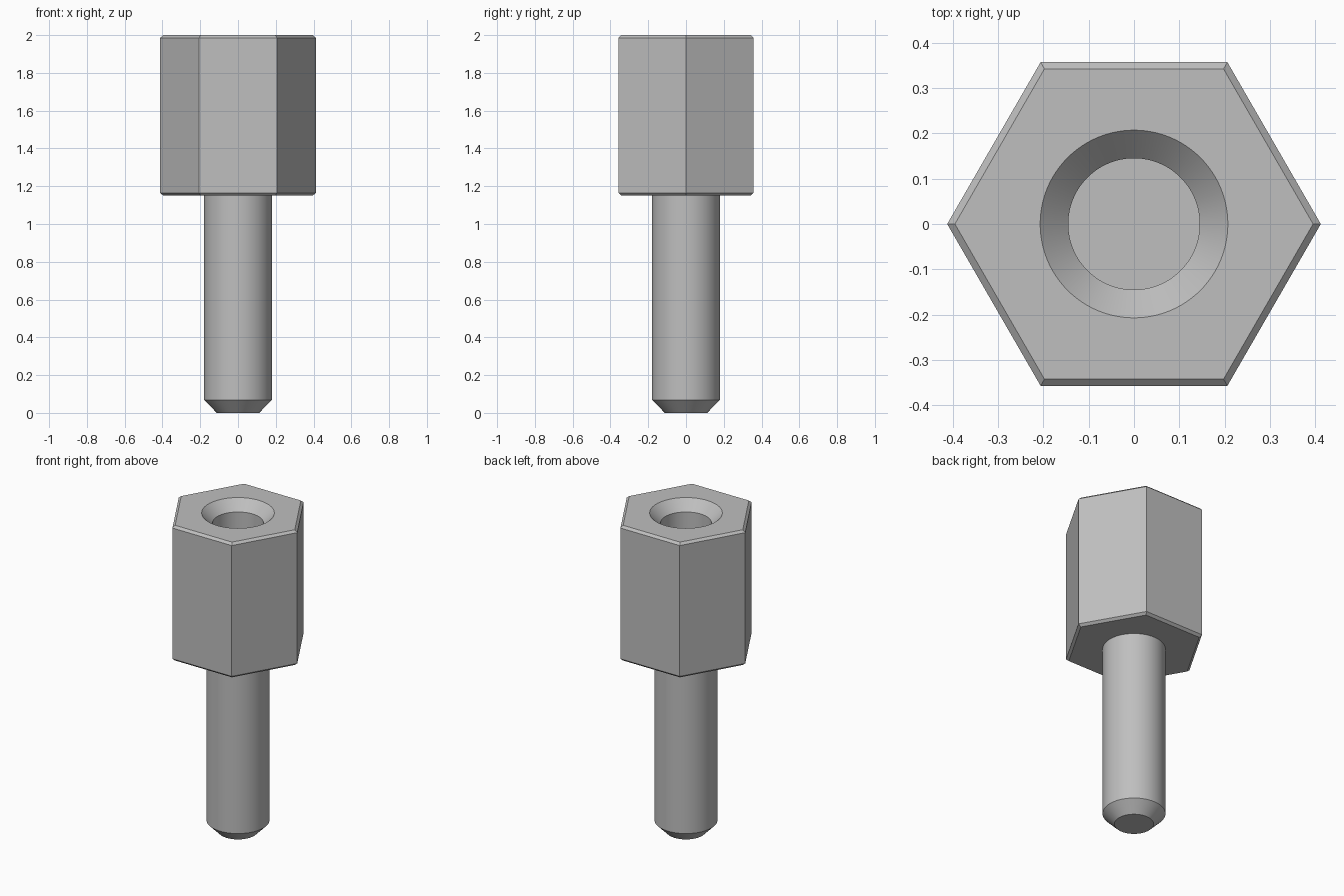
import bpy, bmesh
from math import cos, sin, pi

if "Cube" in bpy.data.objects:
    bpy.data.objects.remove(bpy.data.objects["Cube"], do_unlink=True)

SIDES = 96
STUD_R = 0.179
SHOULDER = 1.15
HEX_R = 0.412

steel = bpy.data.materials.new("grey_metal")
steel.use_nodes = True
colour = (0.52, 0.52, 0.52, 1)
steel.diffuse_color = colour
steel.node_tree.nodes["Principled BSDF"].inputs["Base Color"].default_value = colour


def ring(bm, radius, z, hexagonal):
    """One loop of vertices, round or six-sided with corners on the x axis."""
    verts = []
    for i in range(SIDES):
        a = 2 * pi * i / SIDES
        r = radius
        if hexagonal:
            r *= cos(pi / 6) / cos(a % (pi / 3) - pi / 6)
        verts.append(bm.verts.new((r * cos(a), r * sin(a), z)))
    return verts


def loft(name, rings, cap_first=False, cap_last=False):
    bm = bmesh.new()
    loops = [ring(bm, *r) for r in rings]
    for low, high in zip(loops, loops[1:]):
        for i in range(SIDES):
            j = (i + 1) % SIDES
            bm.faces.new((low[i], low[j], high[j], high[i]))
    if cap_first:
        bm.faces.new(loops[0][::-1])
    if cap_last:
        bm.faces.new(loops[-1])
    mesh = bpy.data.meshes.new(name)
    bm.to_mesh(mesh)
    bm.free()
    mesh.materials.append(steel)
    obj = bpy.data.objects.new(name, mesh)
    bpy.context.collection.objects.link(obj)
    bpy.ops.object.select_all(action="DESELECT")
    obj.select_set(True)
    bpy.context.view_layer.objects.active = obj
    bpy.ops.object.shade_smooth_by_angle(angle=pi / 9)


# Hexagonal body: underside, chamfered flanks, top, countersink and blind hole
loft("hex_body", [
    (STUD_R, SHOULDER, False),
    (HEX_R - 0.017, SHOULDER, True),
    (HEX_R, SHOULDER + 0.014, True),
    (HEX_R, 1.986, True),
    (HEX_R - 0.017, 2.0, True),
    (0.207, 2.0, False),
    (0.145, 1.938, False),
    (0.145, 1.4, False),
], cap_last=True)

# Round stud with a tapered tip
loft("stud", [
    (0.112, 0, False),
    (STUD_R, 0.068, False),
    (STUD_R, SHOULDER, False),
], cap_first=True)
